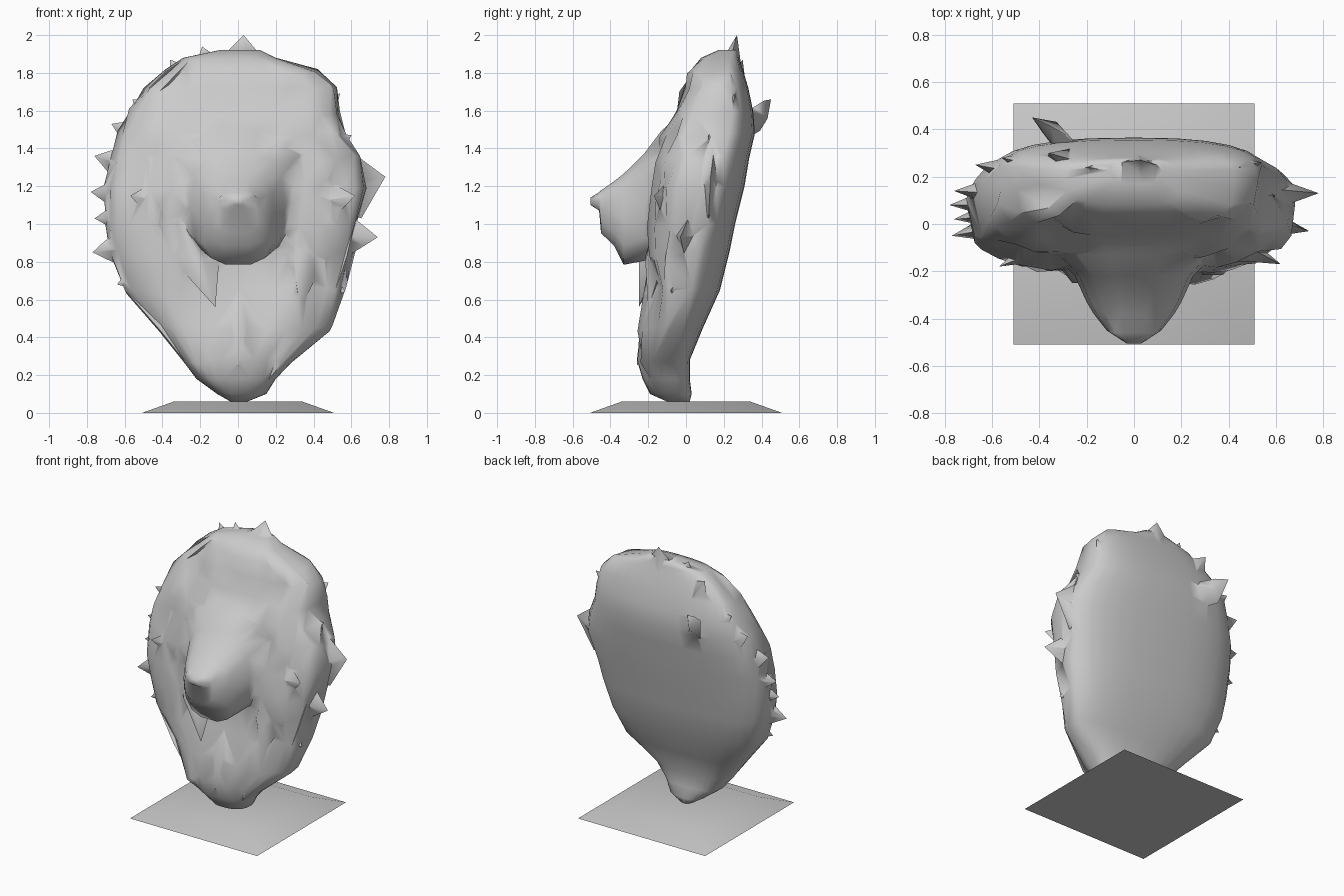
import bpy, bmesh, math, random
from mathutils import Vector

if "Cube" in bpy.data.objects:
    bpy.data.objects.remove(bpy.data.objects["Cube"])

random.seed(4)


def finish(name, bm):
    bmesh.ops.recalc_face_normals(bm, faces=bm.faces[:])
    me = bpy.data.meshes.new(name)
    bm.to_mesh(me)
    bm.free()
    ob = bpy.data.objects.new(name, me)
    bpy.context.collection.objects.link(ob)
    return ob


def loft(name, rings):
    bm = bmesh.new()
    rows = [[bm.verts.new(p) for p in ring] for ring in rings]
    n = len(rows[0])
    for a, b in zip(rows, rows[1:]):
        for i in range(n):
            j = (i + 1) % n
            bm.faces.new((a[i], a[j], b[j], b[i]))
    bm.faces.new(rows[0][::-1])
    bm.faces.new(rows[-1])
    bmesh.ops.triangulate(bm, faces=bm.faces[:])
    return finish(name, bm)


def spow(v, p):
    return math.copysign(abs(v) ** p, v)


# Head and mane body: z, left, right, front, back
SECTIONS = [
    (0.06, -.04, .05, -.10, .02), (0.10, -.11, .15, -.19, .03),
    (0.18, -.22, .20, -.23, .02), (0.28, -.29, .29, -.26, .02),
    (0.45, -.43, .50, -.24, .09), (0.65, -.61, .56, -.20, .18),
    (0.85, -.68, .61, -.19, .23), (1.00, -.70, .64, -.19, .26),
    (1.20, -.70, .69, -.17, .31), (1.35, -.68, .65, -.15, .335),
    (1.48, -.62, .58, -.12, .365), (1.60, -.58, .55, -.05, .355),
    (1.72, -.51, .52, -.01, .33), (1.82, -.39, .43, .03, .30),
    (1.88, -.29, .20, .08, .28), (1.92, -.10, .12, .17, .27),
]
N = 28
rings = []
for z, xl, xr, yf, yb in SECTIONS:
    mid = yf * 0.45 + yb * 0.55
    pf = 0.9 - 0.4 * min(1, z / 0.8)
    pb = 0.78 - 0.2 * max(0, min(1, (z - 1.2) / 0.4))
    ring = []
    for i in range(N):
        a = 2 * math.pi * i / N
        c, s = math.cos(a), math.sin(a)
        c, s = spow(c, 0.78), spow(s, pb if s > 0 else pf)
        # locks ripple the front and sides, the back stays smooth
        k = random.uniform(-.04, .03) if s < 0.3 and 0.25 < z < 1.85 and abs(c) > .35 else 0
        x = (xr if c > 0 else -xl) * c
        y = mid + s * ((yb - mid) if s > 0 else (mid - yf))
        if s < 0 and abs(x) < .26 and .6 < z < .95:   # hollow below the muzzle
            y += .04
        ring.append((x * (1 + k), y + k * 1.1, z + k * 0.6))
    rings.append(ring)
head = loft("lion_head", rings)

# Muzzle flaring into brow and cheeks: y, half width, bottom, top
MUZZLE = [(0.06, .46, .95, 1.66), (-.13, .34, .85, 1.50), (-.22, .25, .80, 1.38),
          (-.33, .20, .78, 1.27), (-.38, .17, .88, 1.23), (-.45, .115, .95, 1.18),
          (-.46, .10, 1.07, 1.17), (-.505, .03, 1.10, 1.14)]
rings = []
for y, w, lo, hi in MUZZLE:
    ring = []
    for i in range(14):
        a = 2 * math.pi * i / 14
        ring.append((w * spow(math.cos(a), .75), y,
                     (lo + hi) / 2 + (hi - lo) / 2 * spow(math.sin(a), .7)))
    rings.append(ring)
muzzle = loft("muzzle", rings)


def hull(bm, pts):
    bmesh.ops.convex_hull(bm, input=[bm.verts.new(p) for p in pts])


# Flat mane tufts: tip x, y, z and half width
TUFTS = [
    (-.77, -.05, .85, .11), (-.76, .02, 1.03, .09), (-.78, .08, 1.17, .09),
    (-.76, .14, 1.36, .11), (-.67, .25, 1.53, .10), (-.56, .28, 1.66, .10),
    (-.43, .45, 1.66, .09), (-.36, .30, 1.87, .11), (-.19, .24, 1.94, .12),
    (.03, .27, 2.0, .15), (.45, .24, 1.79, .12), (.54, .26, 1.69, .11),
    (.60, .12, 1.47, .12), (.78, .13, 1.25, .19), (.74, -.03, .93, .12),
    (.62, -.17, 1.15, .12), (-.57, -.18, 1.15, .13), (-.64, -.08, .68, .11),
    (.57, -.08, .64, .11),
]
bm = bmesh.new()
for x, y, z, w in TUFTS:
    tip = Vector((x, y, z))
    d = (Vector((0, .08, 1.0 + (z - 1.0) * 0.35)) - tip).normalized()
    across = d.cross(Vector((0, 1, 0))).normalized()
    depth = Vector((0, 1, 0))
    base = tip + d * 0.17
    # a folded wedge: ridge towards the front, running in to the face
    hull(bm, [tip, base + across * w, base - across * w + depth * .03,
              base + depth * .07, base - depth * .05,
              tip + d * .35 - depth * .10, tip + d * .07 + across * .05, tip + d * .45])

# Cheek, mane and beard locks: top, tip, half width, rise
for top, tip, w, r in [((-.32, -.15, 1.05), (-.12, -.25, .56), .12, .05),
                       ((.34, -.15, 1.05), (.33, -.20, .55), .12, .04),
                       ((-.44, -.08, 1.45), (-.46, -.17, .75), .15, .035),
                       ((.44, -.08, 1.45), (.46, -.17, .80), .15, .035),
                       ((.02, -.13, .70), (.0, -.26, .25), .18, .045)]:
    a, b = Vector(top), Vector(tip)
    m = a.lerp(b, .5)
    hull(bm, [a, b, m + Vector((w, .05, 0)), m - Vector((w, -.05, 0)),
              m + Vector((.04, -r, 0)), m + Vector((-.04, -r, .03)), m + Vector((0, .1, 0))])
tufts = finish("mane_tufts", bm)

# Merge muzzle and tufts into the head
for part in (muzzle, tufts):
    mod = head.modifiers.new("union", 'BOOLEAN')
    mod.operation = 'UNION'
    mod.solver = 'EXACT'
    mod.use_self = True
    mod.object = part
    bpy.context.view_layer.objects.active = head
    bpy.ops.object.modifier_apply(modifier=mod.name)
    bpy.data.objects.remove(part)

# Square plinth with sloping sides
bm = bmesh.new()
bmesh.ops.create_cube(bm, size=1)
for v in bm.verts:
    r = .34 if v.co.z > 0 else .508
    v.co = (math.copysign(r, v.co.x), math.copysign(r, v.co.y), .06 if v.co.z > 0 else 0)
plinth = finish("plinth", bm)

# Smooth shading with sharp edges kept
for ob in (head, plinth):
    bpy.ops.object.select_all(action='DESELECT')
    ob.select_set(True)
    bpy.context.view_layer.objects.active = ob
    bpy.ops.object.shade_smooth_by_angle(angle=math.radians(70))
